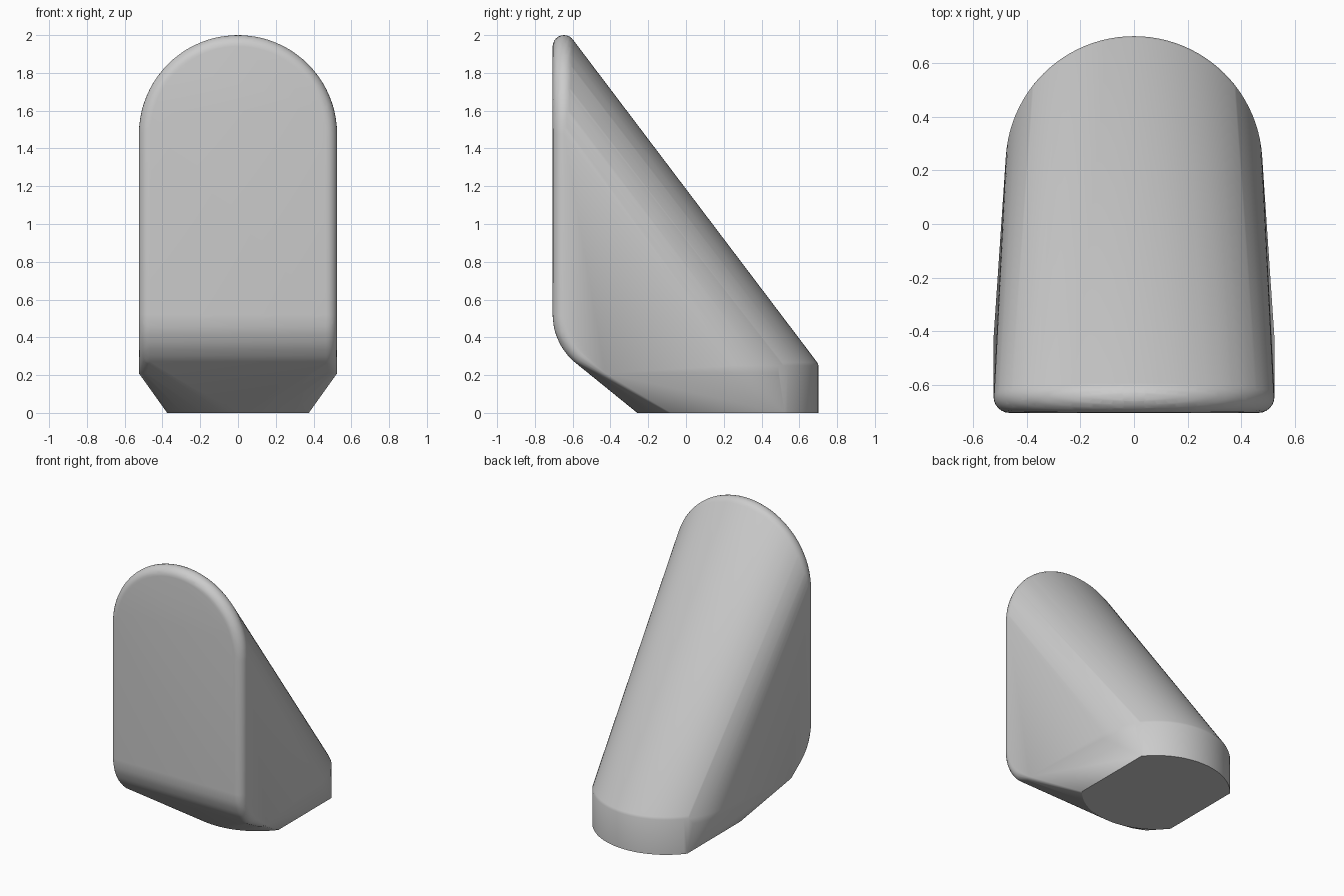
import bpy, bmesh
from math import sin, cos, pi, sqrt, radians
from mathutils import Vector

cube = bpy.data.objects.get("Cube")
if cube:
    bpy.data.objects.remove(cube, do_unlink=True)

grey = bpy.data.materials.new("plain_grey")
grey.use_nodes = True
colour = (0.6, 0.6, 0.6, 1)
grey.diffuse_color = colour
grey.node_tree.nodes["Principled BSDF"].inputs["Base Color"].default_value = colour

EDGE = 0.06        # rounding of the front slab
HALF = 0.465       # half width of the slab's core
CUT = 0.21         # height where the side walls stop
BASE_Y, BASE_R = 0.222, 0.48
FLAT = 0.375       # half width of the truncated foot
LEAN = radians(50)


def ball(centre):
    """Points of a small ball, kept above the lower cut."""
    pts = []
    for i in range(13):
        lat = pi * i / 12
        for j in range(24):
            lon = pi * j / 12
            p = Vector(centre) + EDGE * Vector(
                (sin(lat) * cos(lon), sin(lat) * sin(lon), cos(lat)))
            if p.z >= CUT - 0.005:
                pts.append(p)
    return pts


def ring(radius, z):
    return [Vector((radius * cos(pi * i / 48), BASE_Y + radius * sin(pi * i / 48), z))
            for i in range(96)]


points = []
front_y = -0.706 + EDGE

# Rounded arch at the top of the front slab
for i in range(41):
    a = pi * i / 40
    points += ball((HALF * cos(a), front_y, 1.475 + HALF * sin(a)))

# Slab sides, curling under at the bottom
bend = 0.33 - EDGE
for x in (-HALF, HALF):
    for i in range(11):
        a = LEAN * i / 10
        y, z = front_y + bend * (1 - cos(a)), 0.52 - bend * sin(a)
        points += ball((x, y, z))
    run = (z - CUT) / cos(LEAN)
    points += ball((x, y + run * sin(LEAN), CUT))

# Round heel, slightly softened at its upper rim
points += ring(BASE_R, CUT) + ring(BASE_R, 0.25) + ring(BASE_R - 0.007, 0.267)

# Foot: a disc truncated on both sides
points += [p for p in ring(BASE_R, 0) if abs(p.x) < FLAT]
depth = sqrt(BASE_R ** 2 - FLAT ** 2)
points += [Vector((sx * FLAT, BASE_Y + sy * depth, 0)) for sx in (-1, 1) for sy in (-1, 1)]

# Skin stretched over the slab, heel and foot
bm = bmesh.new()
for p in points:
    bm.verts.new(p)
bmesh.ops.remove_doubles(bm, verts=bm.verts, dist=0.0005)
bmesh.ops.convex_hull(bm, input=bm.verts)
bmesh.ops.delete(bm, geom=[v for v in bm.verts if not v.link_faces], context="VERTS")
bmesh.ops.dissolve_limit(bm, angle_limit=radians(0.3), verts=bm.verts, edges=bm.edges)
bmesh.ops.recalc_face_normals(bm, faces=bm.faces)
mesh = bpy.data.meshes.new("wedge_body")
bm.to_mesh(mesh)
bm.free()
mesh.materials.append(grey)

body = bpy.data.objects.new("wedge_body", mesh)
bpy.context.collection.objects.link(body)
bpy.context.view_layer.objects.active = body
body.select_set(True)
bpy.ops.object.shade_smooth_by_angle(angle=radians(25))
